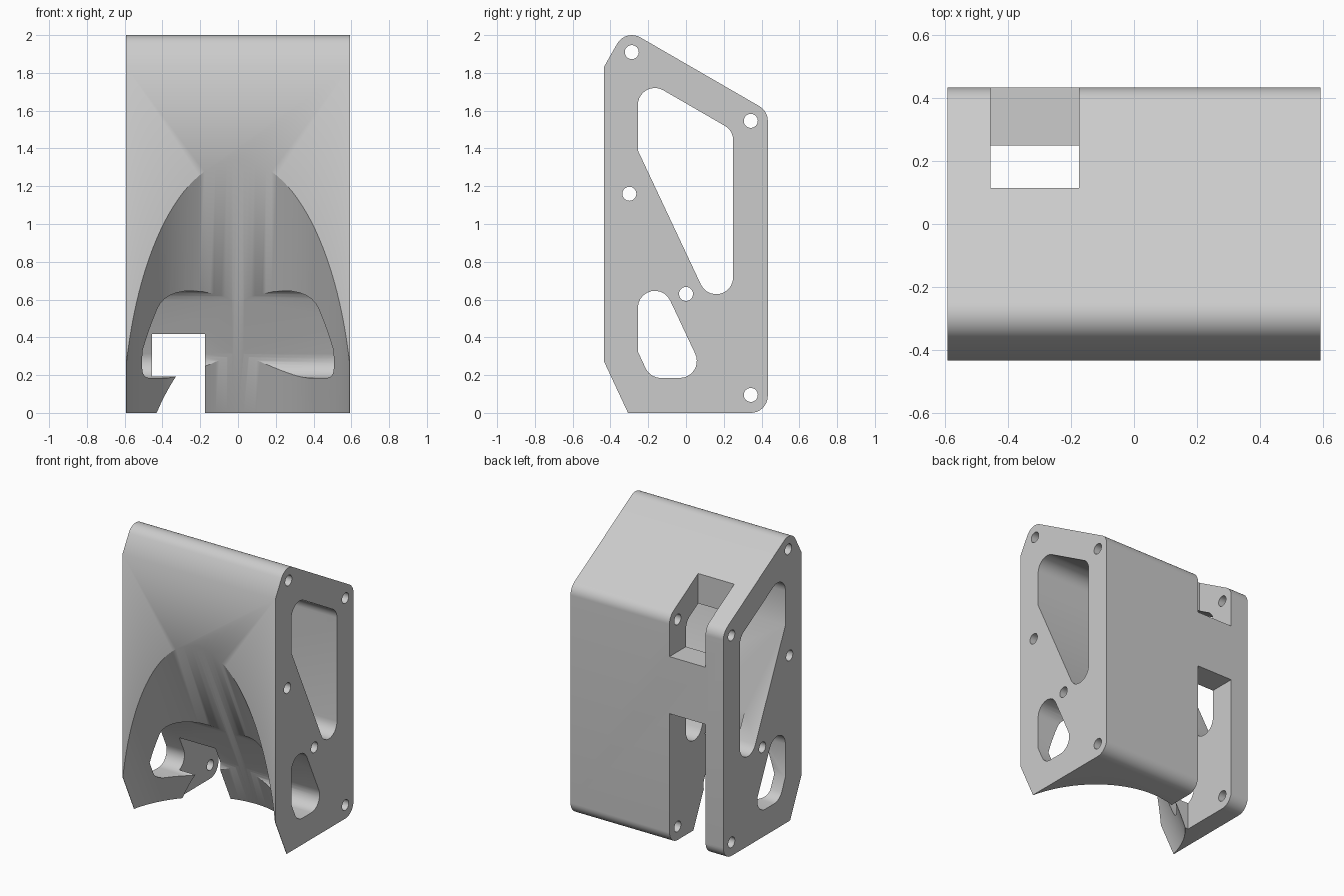
import bpy
import bmesh
import math
from mathutils import Vector, Matrix

if "Cube" in bpy.data.objects:
    bpy.data.objects.remove(bpy.data.objects["Cube"], do_unlink=True)

HALF = 0.593      # half width in x
BACK = 0.433      # half depth in y
SLOPE = 0.47      # lean of the hollow, y per z
R = 0.09          # common corner radius

grey = bpy.data.materials.new("light_grey")
grey.use_nodes = True
colour = (0.6, 0.6, 0.6, 1)
grey.diffuse_color = colour
grey.node_tree.nodes["Principled BSDF"].inputs["Base Color"].default_value = colour


def rounded(corners, steps=10):
    """Fillet a (y, z, radius) polygon."""
    out = []
    for i, (y, z, r) in enumerate(corners):
        p = Vector((y, z))
        if r == 0:
            out.append(p)
            continue
        a = (Vector(corners[i - 1][:2]) - p).normalized()
        b = (Vector(corners[(i + 1) % len(corners)][:2]) - p).normalized()
        half = a.angle(b) / 2
        centre = p + (a + b).normalized() * r / math.sin(half)
        start = p + a * r / math.tan(half) - centre
        end = p + b * r / math.tan(half) - centre
        sweep = math.atan2(start.x * end.y - start.y * end.x, start.dot(end))
        for k in range(steps + 1):
            out.append(centre + Matrix.Rotation(sweep * k / steps, 2) @ start)
    return out


def prism(name, points, x0, x1):
    """Extrude a side profile across x."""
    bm = bmesh.new()
    face = bm.faces.new([bm.verts.new((x0, p[0], p[1])) for p in points])
    new = bmesh.ops.extrude_face_region(bm, geom=[face])["geom"]
    verts = [g for g in new if isinstance(g, bmesh.types.BMVert)]
    bmesh.ops.translate(bm, verts=verts, vec=(x1 - x0, 0, 0))
    bmesh.ops.recalc_face_normals(bm, faces=bm.faces)
    mesh = bpy.data.meshes.new(name)
    bm.to_mesh(mesh)
    bm.free()
    mesh.materials.append(grey)
    obj = bpy.data.objects.new(name, mesh)
    bpy.context.collection.objects.link(obj)
    return obj


def cut(target, cutter):
    """Subtract the cutter and discard it."""
    bpy.context.view_layer.objects.active = target
    mod = target.modifiers.new("cut", 'BOOLEAN')
    mod.operation = 'DIFFERENCE'
    mod.solver = 'EXACT'
    mod.object = cutter
    bpy.ops.object.modifier_apply(modifier=mod.name)
    bpy.data.objects.remove(cutter, do_unlink=True)


def box(name, x0, x1, y0, y1, z0, z1):
    return prism(name, [(y0, z0), (y1, z0), (y1, z1), (y0, z1)], x0, x1)


# Bracket body
body = prism("bracket_body", rounded([
    (-0.307, 0, 0), (BACK, 0, R), (BACK, 1.598, R),
    (-0.32, 2.033, R), (-BACK, 1.834, 0), (-BACK, 0.27, 0)]), -HALF, HALF)

# Leaning round hollow in the front
bpy.ops.mesh.primitive_cylinder_add(
    vertices=128, radius=0.61, depth=8, location=(0, -0.435, -0.09),
    rotation=(math.atan(SLOPE), 0, 0))
hollow = bpy.context.object
hollow.name = "hollow_cutter"
hollow.data.materials.append(grey)
cut(body, hollow)

# Side windows right through the body
cut(body, prism("upper_window", rounded([
    (-0.255, 1.39, 0), (0.25, 0.315, R), (0.25, 1.494, R),
    (-0.255, 1.786, R)]), -1, 1))
cut(body, prism("lower_window", rounded([
    (-0.19, 0.185, R), (0.109, 0.185, R), (-0.255, 0.959, R),
    (-0.255, 0.325, 0)]), -1, 1))

# Bolt holes
for y, z in [(-0.287, 1.91), (0.343, 1.546), (-0.3, 1.16), (0, 0.63), (0.343, 0.095)]:
    ring = [(y + 0.037 * math.cos(t * math.tau / 32), z + 0.037 * math.sin(t * math.tau / 32))
            for t in range(32)]
    cut(body, prism("bolt_hole", ring, -1, 1))

# Rear slot and upper notch
cut(body, box("rear_slot", -0.455, -0.175, 0, 1, -1, 0.92))
cut(body, box("upper_notch", -0.455, -0.175, 0.115, 1, 1.32, 3))

# Smooth curved walls, sharp edges kept
bpy.ops.object.select_all(action='DESELECT')
body.select_set(True)
bpy.context.view_layer.objects.active = body
bpy.ops.object.shade_smooth_by_angle(angle=math.radians(30))
